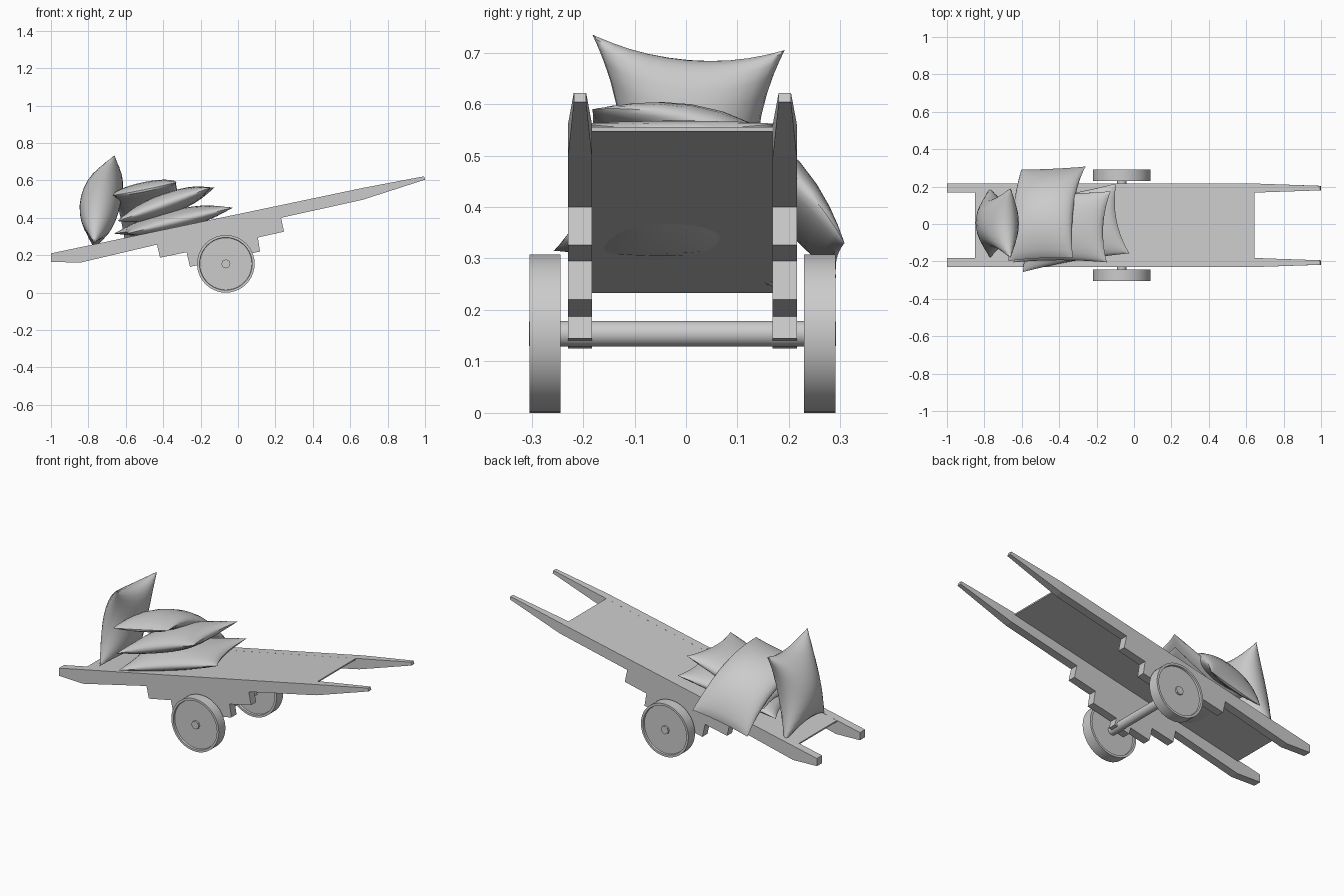
import bpy, bmesh, math
from mathutils import Vector

if "Cube" in bpy.data.objects:
    bpy.data.objects.remove(bpy.data.objects["Cube"])

grey = bpy.data.materials.new("plain_grey")
grey.use_nodes = True
GREY = (0.6, 0.6, 0.6, 1)
grey.diffuse_color = GREY
grey.node_tree.nodes["Principled BSDF"].inputs["Base Color"].default_value = GREY

MID = -0.007                     # cart centre line in y
AXLE = Vector((-0.065, MID, 0.154))


def finish(name, bm, smooth=None):
    bmesh.ops.remove_doubles(bm, verts=bm.verts, dist=1e-5)
    bmesh.ops.recalc_face_normals(bm, faces=bm.faces)
    me = bpy.data.meshes.new(name)
    bm.to_mesh(me)
    bm.free()
    ob = bpy.data.objects.new(name, me)
    bpy.context.collection.objects.link(ob)
    me.materials.append(grey)
    if smooth:
        bpy.ops.object.select_all(action='DESELECT')
        ob.select_set(True)
        bpy.context.view_layer.objects.active = ob
        bpy.ops.object.shade_smooth_by_angle(angle=math.radians(smooth))
    return ob


def rail(name, y):
    """Stepped side beam with a tapered handle at the +x end."""
    prof = [(-1, .21), (-1, .165), (-.845, .16), (-.433, .257), (-.417, .187),
            (-.275, .216), (-.257, .138), (-.132, .165), (-.12, .125),
            (-.025, .145), (-.035, .187), (.118, .22), (.106, .295),
            (.246, .326), (.23, .4), (.668, .497), (1, .604), (.995, .622), (.668, .56)]
    n = len(prof)
    tips, handle = (n - 3, n - 2), range(n - 4, n)
    body = [i for i in range(n) if i not in tips]
    bm = bmesh.new()
    sides = []
    for s in (-1, 1):
        vs = [bm.verts.new((x, y + s * (.012 if i in tips else .0235), z))
              for i, (x, z) in enumerate(prof)]
        bm.faces.new([vs[i] for i in body])
        bm.faces.new([vs[i] for i in handle])
        sides.append(vs)
    a, b = sides
    for i in range(n):
        j = (i + 1) % n
        bm.faces.new((a[i], a[j], b[j], b[i]))
    finish(name, bm)


def lathe(name, prof, centre, steps):
    """Spin (radius, y) points around the y axis."""
    bm = bmesh.new()
    vs = [bm.verts.new((r, y, 0)) for r, y in prof]
    es = [bm.edges.new(p) for p in zip(vs, vs[1:])]
    bmesh.ops.spin(bm, geom=vs + es, cent=(0, 0, 0), axis=(0, 1, 0),
                   angle=math.tau, steps=steps)
    bmesh.ops.translate(bm, verts=bm.verts, vec=centre)
    finish(name, bm, 35)


def rod(name, radius, half, centre, steps=24):
    lathe(name, [(0, half), (radius, half), (radius, -half), (0, -half)], centre, steps)


def sack(name, centre, u_axis, v_axis, thick, pinch=.12, bend=0, n=14):
    """Pillow with pulled corners; axes carry the half sizes, bend arches it along v."""
    c, ua, va = Vector(centre), Vector(u_axis), Vector(v_axis)
    normal = ua.cross(va).normalized()
    bm = bmesh.new()
    for side in (-1, 1):
        grid = []
        for i in range(n + 1):
            row = []
            for j in range(n + 1):
                u, v = (math.sin((2 * k / n - 1) * math.pi / 2) for k in (i, j))
                puff = thick * max(0, (1 - u * u) * (1 - v * v)) ** .5
                p = (c + ua * u * (1 - pinch * (1 - v * v))
                     + va * v * (1 - pinch * .5 * (1 - u * u))
                     + normal * (side * puff + bend * (1 - v * v)))
                row.append(bm.verts.new(p))
            grid.append(row)
        for i in range(n):
            for j in range(n):
                bm.faces.new((grid[i][j], grid[i + 1][j],
                              grid[i + 1][j + 1], grid[i][j + 1]))
    finish(name, bm, 50)


# side beams
rail("left_rail", MID + .199)
rail("right_rail", MID - .199)

# sloping deck board
bm = bmesh.new()
bmesh.ops.create_cube(bm, size=1)
for v in bm.verts:
    x = .645 if v.co.x > 0 else -.85
    v.co = (x, MID + v.co.y * .352, .551 + (x - .645) * .21 + v.co.z * .008)
finish("deck", bm)

# wheels with recessed discs, hubs and the axle
WHEEL = [(0, .02), (.139, .02), (.141, .0305), (.154, .0305),
         (.154, -.0305), (.141, -.0305), (.139, -.02), (0, -.02)]
for side, s in (("left", 1), ("right", -1)):
    lathe(side + "_wheel", WHEEL, AXLE + Vector((0, s * .267, 0)), 40)
    rod(side + "_hub", .024, .01, AXLE + Vector((0, s * .288, 0)), 8)
rod("axle", .025, .25, AXLE)

# load of sacks
sack("bottom_sack", (-.345, -.02, .385), (.285, .05, .07), (-.035, .187, 0), .055)
sack("middle_sack", (-.385, -.015, .472), (.25, 0, .09), (.01, .19, 0), .058)
sack("draped_sack", (-.465, .055, .425), (.172, .008, .035), (.035, .245, -.13),
     .06, pinch=.06, bend=.09)
sack("standing_sack", (-.715, .005, .485), (0, .187, -.015), (.055, 0, .235),
     .108, pinch=.3, bend=-.02)
